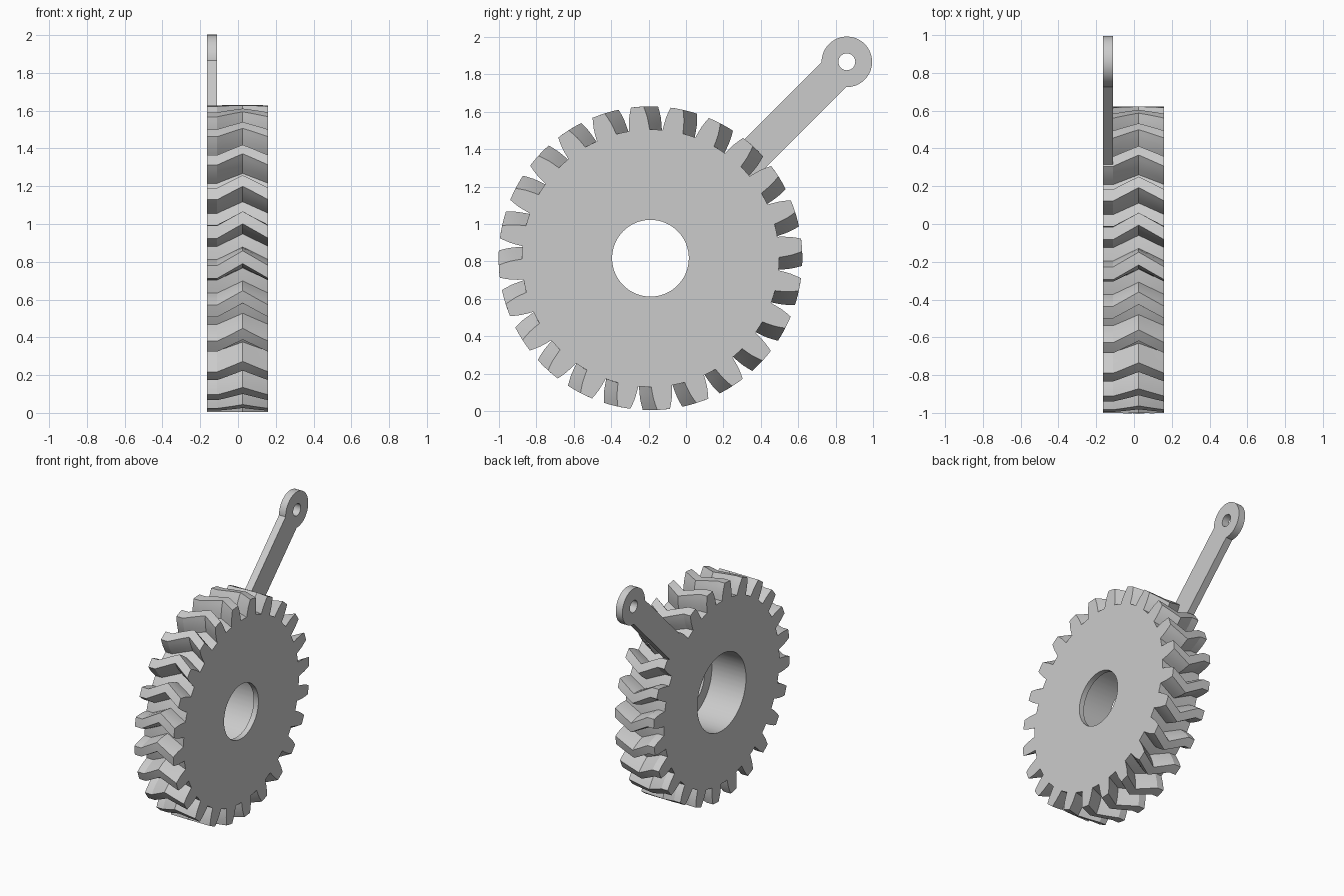
import bpy, bmesh, math
from mathutils import Matrix, Vector

cube = bpy.data.objects.get("Cube")
if cube:
    bpy.data.objects.remove(cube, do_unlink=True)

steel = bpy.data.materials.new("light_grey_steel")
steel.use_nodes = True
GREY = (0.6, 0.6, 0.6, 1)
steel.diffuse_color = GREY
steel.node_tree.nodes["Principled BSDF"].inputs["Base Color"].default_value = GREY

HUB = Vector((0, -0.19, 0.817))
EYE = Vector((0, 0.86, 1.867))
BACK, PLATE, APEX, FACE = -0.165, -0.11, 0.025, 0.16   # stations along the axle
TEETH, PITCH, PHASE, TWIST = 24, 15, 10, 5.5           # angles in degrees
ROOT, TIP = 0.688, 0.812


def add_object(name, bm):
    bmesh.ops.recalc_face_normals(bm, faces=bm.faces)
    mesh = bpy.data.meshes.new(name)
    bm.to_mesh(mesh)
    bm.free()
    mesh.materials.append(steel)
    obj = bpy.data.objects.new(name, mesh)
    bpy.context.collection.objects.link(obj)
    bpy.ops.object.select_all(action="DESELECT")
    obj.select_set(True)
    bpy.context.view_layer.objects.active = obj
    bpy.ops.object.shade_smooth_by_angle(angle=math.radians(25))
    return obj


def loft_loop(name, centre, sections):
    """Skin a closed loop of rings; each section is (x, [(degrees, radius), ...])."""
    bm = bmesh.new()
    rings = []
    for x, points in sections:
        rings.append([bm.verts.new(centre + Vector((
            x, r * math.sin(math.radians(a)), r * math.cos(math.radians(a)))))
            for a, r in points])
    for ring, nxt in zip(rings, rings[1:] + rings[:1]):
        n = len(ring)
        for i in range(n):
            j = (i + 1) % n
            bm.faces.new((ring[i], ring[j], nxt[j], nxt[i]))
    return add_object(name, bm)


# Gear outline: curved flanks, slightly rounded tip, arc along the root
half = [(4.6, ROOT), (4.2, 0.72), (3.7, 0.755), (3.0, 0.787), (2.4, TIP)]
tooth = [(-a, r) for a, r in half] + [(0, TIP)] + half[::-1] + [(PITCH / 2, ROOT)]


def gear_section(x, twist):
    return x, [(PHASE + k * PITCH + a + twist, r) for k in range(TEETH) for a, r in tooth]


def bore_section(x, radius):
    return x, [(a, radius) for a, r in gear_section(x, 0)[1]]


# Herringbone gear with a straight back plate and a stepped bore
STEPS = 4
sections = [bore_section(FACE, 0.205)]
for i in range(2 * STEPS + 1):
    t = i / (2 * STEPS)
    sections.append(gear_section(FACE + (PLATE - FACE) * t, TWIST * (1 - abs(2 * t - 1))))
sections += [gear_section(BACK, 0), bore_section(BACK, 0.29),
             bore_section(FACE - 0.04, 0.29), bore_section(FACE - 0.04, 0.205)]
loft_loop("herringbone_gear", HUB, sections)

# Ring eye at the end of the arm
SEGMENTS = 64


def circle(x, radius):
    return x, [(360 * i / SEGMENTS, radius) for i in range(SEGMENTS)]


loft_loop("arm_eye", EYE, [circle(PLATE, 0.045), circle(PLATE, 0.135),
                           circle(BACK, 0.135), circle(BACK, 0.045)])

# Straight arm joining the back plate to the eye
reach = EYE - HUB
direction = reach.normalized()
start, end = 0.68, reach.length - 0.097
bm = bmesh.new()
bmesh.ops.create_cube(bm, size=1)
place = HUB + direction * (start + end) / 2
place.x = (BACK + PLATE) / 2
tilt = math.atan2(direction.z, direction.y)
bm.transform(Matrix.Translation(place) @ Matrix.Rotation(tilt, 4, "X")
             @ Matrix.Diagonal((PLATE - BACK, end - start, 0.187, 1)))
add_object("lever_arm", bm)
